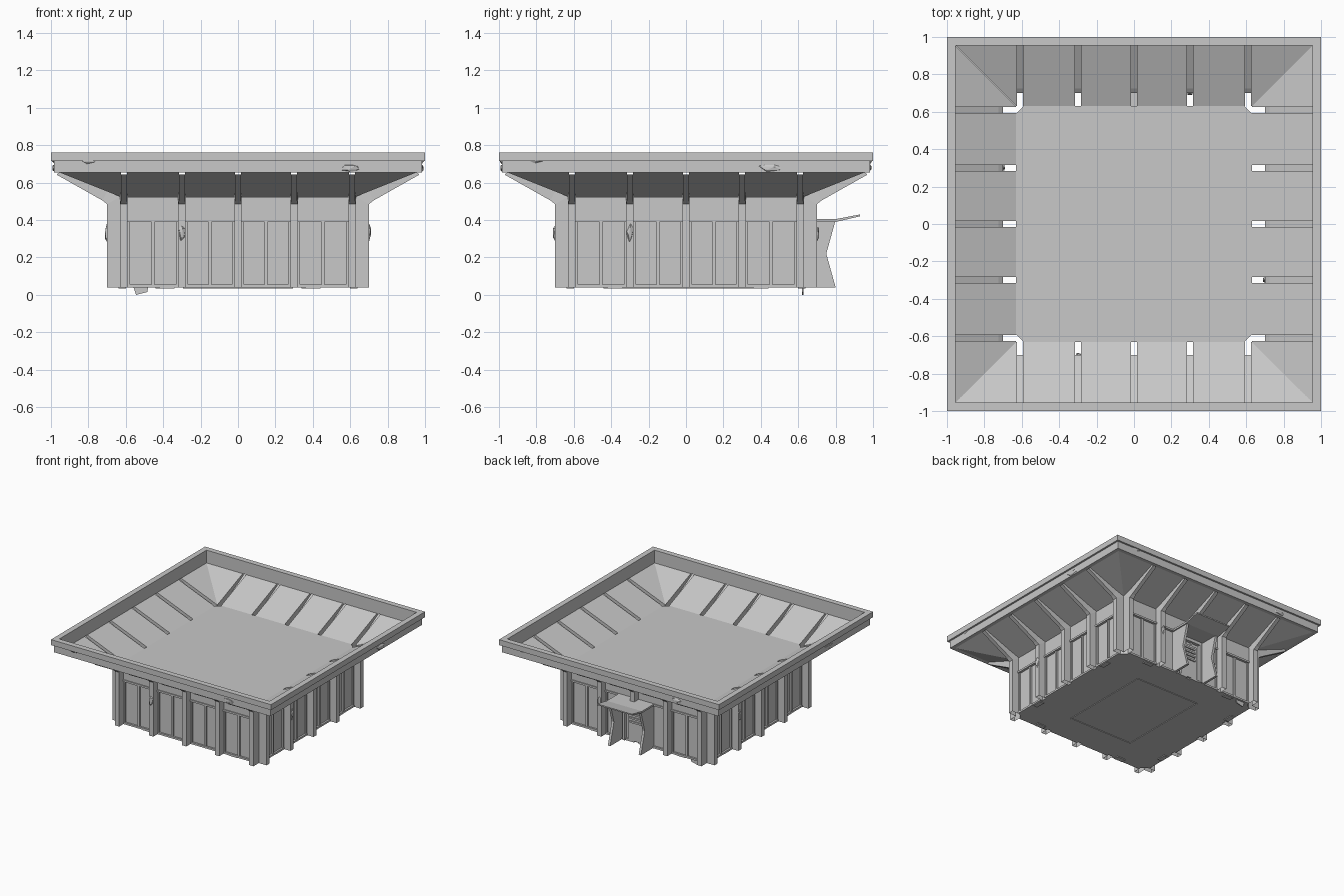
import bpy, bmesh, math, random
from mathutils import Matrix, Vector

random.seed(4)
cube = bpy.data.objects.get("Cube")
if cube:
    bpy.data.objects.remove(cube, do_unlink=True)

grey = bpy.data.materials.new("concrete_grey")
grey.use_nodes = True
grey.diffuse_color = (0.58, 0.58, 0.58, 1)
grey.node_tree.nodes["Principled BSDF"].inputs["Base Color"].default_value = grey.diffuse_color

SIDES = {"front": 0, "left": 1, "back": 2, "right": 3}
RIBS = (-0.61, -0.30, 0.0, 0.30, 0.61)
WALL, FLOOR, EAVE, EDGE = 0.63, 0.525, 0.655, 0.955


def turn(side):
    return Matrix.Rotation(SIDES[side] * math.pi / 2, 4, "Z")


def add_object(name, bm, matrix=None, recalc=True):
    if recalc:
        bmesh.ops.recalc_face_normals(bm, faces=bm.faces)
    if matrix:
        bm.transform(matrix)
    mesh = bpy.data.meshes.new(name)
    bm.to_mesh(mesh)
    bm.free()
    mesh.materials.append(grey)
    obj = bpy.data.objects.new(name, mesh)
    bpy.context.collection.objects.link(obj)
    return obj


def box(bm, x0, x1, y0, y1, z0, z1):
    size = Matrix.Diagonal((x1 - x0, y1 - y0, z1 - z0, 1))
    spot = Matrix.Translation(((x0 + x1) / 2, (y0 + y1) / 2, (z0 + z1) / 2))
    bmesh.ops.create_cube(bm, size=1, matrix=spot @ size)


def face(bm, points):
    return bm.faces.new([bm.verts.new(p) for p in points])


def prism(bm, points, offset):
    f = face(bm, points)
    out = bmesh.ops.extrude_face_region(bm, geom=[f])["geom"]
    bmesh.ops.translate(bm, vec=offset, verts=[v for v in out if isinstance(v, bmesh.types.BMVert)])


def square_ring(name, profile):
    # closed (radius, height) profile swept round a square
    bm = bmesh.new()
    loops = [[bm.verts.new((sx * r, sy * r, z)) for r, z in profile]
             for sx, sy in ((-1, -1), (1, -1), (1, 1), (-1, 1))]
    n = len(profile)
    for i in range(4):
        a, b = loops[i], loops[(i + 1) % 4]
        for j in range(n):
            k = (j + 1) % n
            bm.faces.new((a[j], b[j], b[k], a[k]))
    return add_object(name, bm)


def rib_mesh(bm, x, foot):
    # hollow channel: outer skin and two cheeks, open toward the room and the ground
    outer = [(0.70, foot, 0.02), (0.70, 0.485, 0.02), (0.725, 0.505, 0.016), (0.97, 0.643, 0.016)]
    inner = [(WALL, foot, 0.02), (WALL, FLOOR, 0.02), (0.70, 0.553, 0.016), (EDGE, EAVE, 0.016)]
    cols = [[bm.verts.new((x + s * w, -r, z)) for r, z, w in line]
            for line, s in ((inner, -1), (outer, -1), (outer, 1), (inner, 1))]
    for a, b in zip(cols, cols[1:]):
        for j in range(len(a) - 1):
            bm.faces.new((a[j], b[j], b[j + 1], a[j + 1]))


# Body block with clipped corners
bm = bmesh.new()
c = WALL - 0.04
outline = [(-c, -WALL), (c, -WALL), (WALL, -c), (WALL, c), (c, WALL), (-c, WALL), (-WALL, c), (-WALL, -c)]
prism(bm, [(x, y, 0.04) for x, y in outline], Vector((0, 0, FLOOR - 0.04)))
add_object("body", bm)

# Rim with a stepped outer face
square_ring("rim", [(EDGE, EAVE), (EDGE, 0.76), (1.0, 0.76), (1.0, 0.715), (0.985, 0.715), (0.985, EAVE)])

for side in SIDES:
    back = side == "back"

    # Sloping panels, split by the rib slots
    bm = bmesh.new()
    gap = 0.016
    lefts = [None] + [x + gap for x in RIBS]
    rights = [x - gap for x in RIBS] + [None]
    for a, b in zip(lefts, rights):
        face(bm, [(-WALL if a is None else a, -WALL, FLOOR), (-EDGE if a is None else a, -EDGE, EAVE),
                  (EDGE if b is None else b, -EDGE, EAVE), (WALL if b is None else b, -WALL, FLOOR)])
    for f in bm.faces:
        f.normal_update()
        if f.normal.z < 0:
            f.normal_flip()
    add_object(side + "_slope", bm, turn(side), False)

    # Ribs; the one above the doorway stops at the porch roof
    bm = bmesh.new()
    for x in RIBS:
        rib_mesh(bm, x, 0.40 if back and x == 0 else 0.04)
    add_object(side + "_ribs", bm, turn(side))

    # Wall trim: top belt, ledge, sill, panel strips
    bm = bmesh.new()
    for a, b in zip(RIBS, RIBS[1:]):
        a, b = a + 0.02, b - 0.02
        m = (a + b) / 2
        box(bm, a, b, -WALL - 0.012, -WALL + 0.01, 0.405, FLOOR - 0.003)
        box(bm, a, b, -WALL - 0.02, -WALL + 0.01, 0.39, 0.405)
        box(bm, a, b, -WALL - 0.015, -WALL + 0.01, 0.04, 0.055)
        if not (back and abs(m) < 0.2):
            box(bm, m - 0.008, m + 0.008, -WALL - 0.012, -WALL + 0.01, 0.055, 0.39)
        for e, w in ((a, 0.012), (b, -0.012)):
            box(bm, min(e, e + w), max(e, e + w), -WALL - 0.01, -WALL + 0.01, 0.055, 0.39)
    add_object(side + "_wall_trim", bm, turn(side))

    # Small pads under the wall
    bm = bmesh.new()
    for x in (-0.38, 0.40):
        box(bm, x - 0.04, x + 0.04, -WALL - 0.01, -WALL + 0.03, 0.034, 0.045)
    add_object(side + "_pads", bm, turn(side))

    # Broken chips on the rim and a rib
    bm = bmesh.new()
    chips = [(-0.80, -0.985, 0.72, 0.05, 0.012, 0.016), (0.45 if side in ("left", "right") else 0.6, -0.982, 0.68, 0.06, 0.012, 0.02),
             (-0.30, -0.70, 0.33, 0.018, 0.012, 0.045)]
    for x, y, z, sx, sy, sz in chips:
        m = Matrix.Translation((x, y, z)) @ Matrix.Diagonal((sx, sy, sz, 1))
        made = bmesh.ops.create_icosphere(bm, subdivisions=1, radius=1, matrix=m)["verts"]
        for v in made:
            v.co.x += random.uniform(-0.3, 0.3) * sx
            v.co.z += random.uniform(-0.3, 0.3) * sz
    add_object(side + "_chips", bm, turn(side))

# Porch cheeks
cheek = [(WALL, 0.04), (0.80, 0.04), (0.75, 0.22), (0.80, 0.40), (WALL, 0.40)]
bm = bmesh.new()
for x in (-0.15, 0.13):
    prism(bm, [(x, y, z) for y, z in cheek], Vector((0.02, 0, 0)))
add_object("porch_cheeks", bm)

# Porch roof and upturned awning
bm = bmesh.new()
roof = [(WALL, 0.39), (0.80, 0.39), (0.93, 0.42), (0.93, 0.43), (0.80, 0.405), (WALL, 0.405)]
prism(bm, [(-0.16, y, z) for y, z in roof], Vector((0.32, 0, 0)))
add_object("porch_awning", bm)

# Door with frame, window and slats
bm = bmesh.new()
for x in (-0.12, 0.10):
    box(bm, x, x + 0.02, WALL - 0.01, 0.655, 0.04, 0.38)
box(bm, -0.12, 0.12, WALL - 0.01, 0.655, 0.36, 0.385)
box(bm, -0.075, 0.075, WALL - 0.01, 0.645, 0.05, 0.33)
for i in range(4):
    z = 0.20 + i * 0.032
    box(bm, -0.055, 0.055, 0.64, 0.655, z, z + 0.014)
add_object("door", bm)

# Raised outline under the base
bm = bmesh.new()
for s in (-1, 1):
    box(bm, s * 0.29 - 0.005, s * 0.29 + 0.005, -0.395, 0.395, 0.035, 0.045)
    box(bm, -0.29, 0.29, s * 0.39 - 0.005, s * 0.39 + 0.005, 0.035, 0.045)
add_object("base_outline", bm)

# Loose shard hanging from the back edge
bm = bmesh.new()
prism(bm, [(-0.56, 0.62, 0.045), (-0.48, 0.62, 0.045), (-0.485, 0.62, 0.015), (-0.545, 0.62, 0.0)],
      Vector((0, 0.008, 0)))
add_object("loose_shard", bm)
